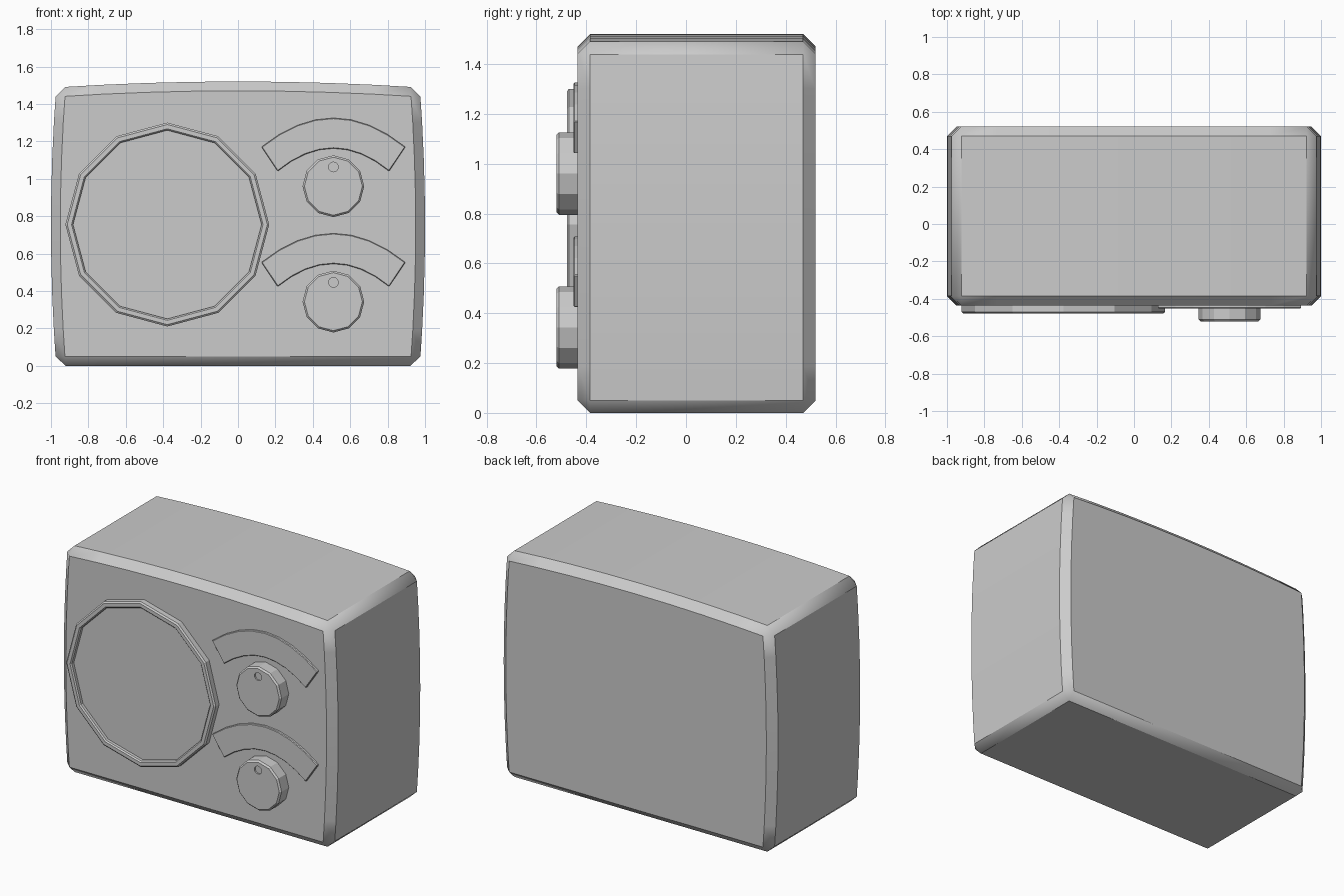
import bpy, bmesh, math
from math import sin, cos, pi

if "Cube" in bpy.data.objects:
    bpy.data.objects.remove(bpy.data.objects["Cube"], do_unlink=True)

# Single matte grey
GREY = (0.6, 0.6, 0.6, 1)
grey = bpy.data.materials.new("light grey")
grey.use_nodes = True
grey.diffuse_color = GREY
grey.node_tree.nodes["Principled BSDF"].inputs["Base Color"].default_value = GREY

FRONT, BACK = -0.435, 0.52
KNOB_X = 0.51


def finish(name, bm):
    bmesh.ops.recalc_face_normals(bm, faces=bm.faces)
    mesh = bpy.data.meshes.new(name)
    bm.to_mesh(mesh)
    bm.free()
    obj = bpy.data.objects.new(name, mesh)
    bpy.context.collection.objects.link(obj)
    mesh.materials.append(grey)
    return obj


def smooth(obj):
    bpy.ops.object.select_all(action='DESELECT')
    obj.select_set(True)
    bpy.context.view_layer.objects.active = obj
    bpy.ops.object.shade_smooth_by_angle(angle=math.radians(20))


def bevel(obj, width, angle):
    mod = obj.modifiers.new("chamfer", 'BEVEL')
    mod.width, mod.segments = width, 1
    mod.limit_method, mod.angle_limit = 'ANGLE', math.radians(angle)


def prism(name, outline, y0, y1):
    """Extrude an (x, z) outline from y0 to y1."""
    bm = bmesh.new()
    face = bm.faces.new([bm.verts.new((x, y0, z)) for x, z in outline])
    new = bmesh.ops.extrude_face_region(bm, geom=[face])["geom"]
    bmesh.ops.translate(bm, vec=(0, y1 - y0, 0),
                        verts=[v for v in new if isinstance(v, bmesh.types.BMVert)])
    return finish(name, bm)


def lathe(name, cx, cz, profile, sides):
    """Turn (radius, y) rings about a y-running axis, capping both ends."""
    bm = bmesh.new()
    rings = [[bm.verts.new((cx + r * cos(2 * pi * i / sides), y, cz + r * sin(2 * pi * i / sides)))
              for i in range(sides)] for r, y in profile]
    for a, b in zip(rings, rings[1:]):
        for i in range(sides):
            j = (i + 1) % sides
            bm.faces.new((a[i], a[j], b[j], b[i]))
    bm.faces.new(rings[0])
    bm.faces.new(rings[-1])
    return finish(name, bm)


def bulge(a, b, amount, steps=8):
    """Points from a towards b, bowed outwards (outline runs anticlockwise)."""
    dx, dz = b[0] - a[0], b[1] - a[1]
    length = math.hypot(dx, dz)
    pts = []
    for i in range(steps):
        t = i / steps
        k = 4 * t * (1 - t) * amount / length
        pts.append((a[0] + dx * t + dz * k, a[1] + dz * t - dx * k))
    return pts


# Cabinet: flat base, bowed sides and top, chamfered edges
c = [(-0.972, 0), (0.972, 0), (0.972, 1.488), (-0.972, 1.488)]
outline = [c[0]] + bulge(c[1], c[2], 0.028) + bulge(c[2], c[3], 0.032) + bulge(c[3], c[0], 0.028)[:]
outline = outline[1:] + [c[0]]
cabinet = prism("cabinet", outline, FRONT, BACK)
bevel(cabinet, 0.05, 30)
smooth(cabinet)

# Speaker: twelve-sided rim with a sunken panel
lathe("speaker", -0.378, 0.755,
      [(0.545, FRONT + 0.01), (0.545, -0.47), (0.535, -0.478), (0.512, -0.478),
       (0.504, -0.47), (0.504, -0.45)], 12)

for level, z in (("upper", 0.96), ("lower", 0.343)):
    # Knob with a small round dimple
    knob = lathe(level + "_knob", KNOB_X, z,
                 [(0.165, FRONT + 0.01), (0.165, -0.51), (0.155, -0.52)], 12)
    cutter = lathe(level + "_dimple_cutter", KNOB_X, z + 0.103,
                   [(0.026, -0.51), (0.026, -0.56)], 16)
    cutter.hide_render = True
    cutter.hide_viewport = True
    cut = knob.modifiers.new("dimple", 'BOOLEAN')
    cut.object, cut.operation, cut.solver = cutter, 'DIFFERENCE', 'EXACT'

    # Curved scale plate above the knob
    outer = bulge((KNOB_X + 0.385, z + 0.21), (KNOB_X - 0.385, z + 0.21), 0.155)
    inner = bulge((KNOB_X + 0.298, z + 0.08), (KNOB_X - 0.298, z + 0.08), 0.122)
    band = outer + [(KNOB_X - 0.385, z + 0.21), (KNOB_X - 0.298, z + 0.08)] + inner[:0:-1] + inner[:1]
    plate = prism(level + "_scale", band, FRONT + 0.01, -0.451)
    bevel(plate, 0.004, 40)
